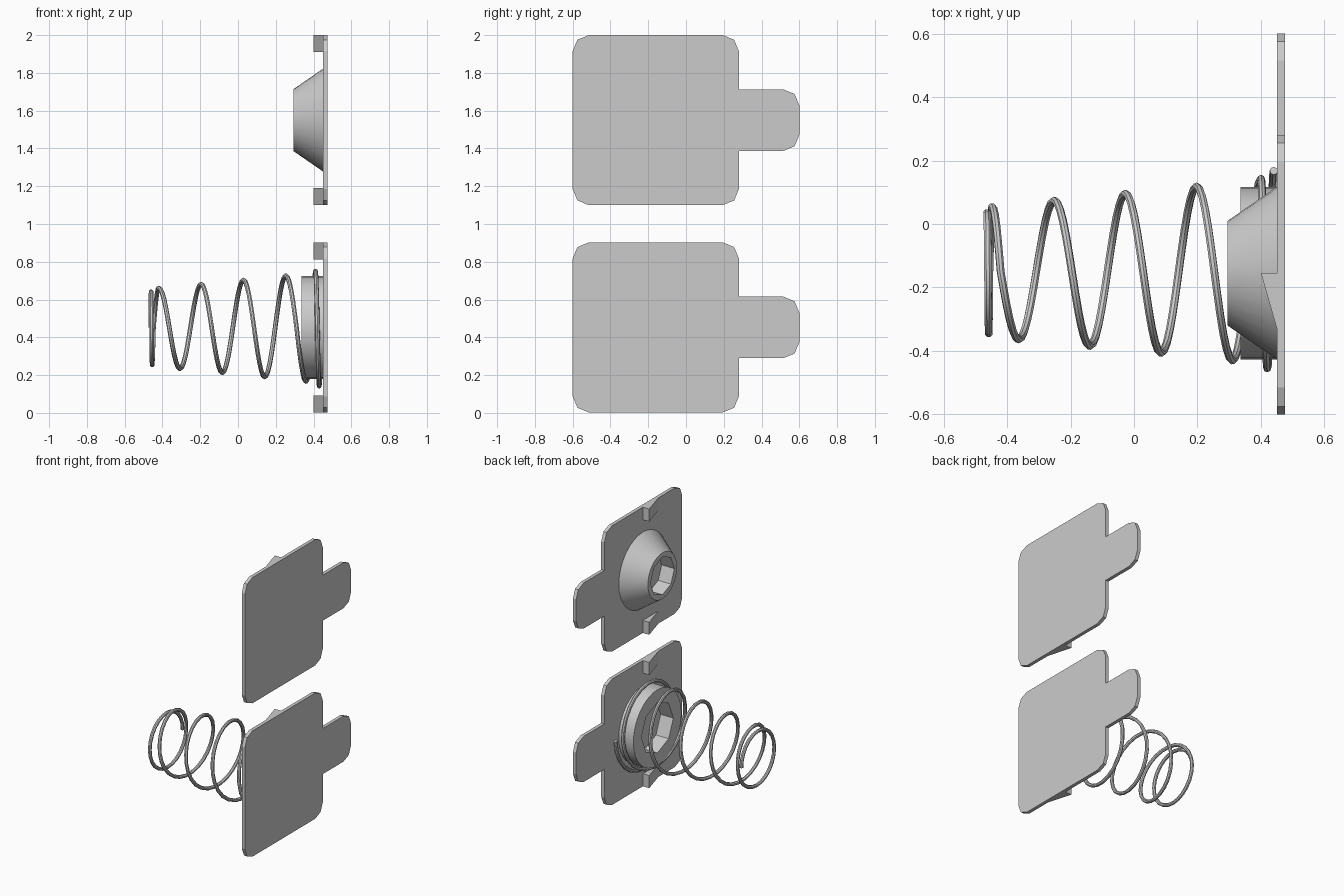
import bpy
import bmesh
from math import cos, sin, pi
from mathutils import Vector

cube = bpy.data.objects.get("Cube")
if cube:
    bpy.data.objects.remove(cube, do_unlink=True)

# One plain metal colour for everything
GREY = (0.6, 0.6, 0.6, 1)
metal = bpy.data.materials.new("grey_metal")
metal.use_nodes = True
metal.diffuse_color = GREY
metal.node_tree.nodes["Principled BSDF"].inputs["Base Color"].default_value = GREY

PLATE_X = 0.45      # inner face of both plates
THICK = 0.025
CY = -0.155         # axis of the bosses and spring
LOW, HIGH = 0.4525, 1.55


def finish(name, bm):
    bmesh.ops.recalc_face_normals(bm, faces=bm.faces[:])
    mesh = bpy.data.meshes.new(name)
    bm.to_mesh(mesh)
    bm.free()
    mesh.materials.append(metal)
    obj = bpy.data.objects.new(name, mesh)
    bpy.context.collection.objects.link(obj)
    return obj


def smooth(obj):
    bpy.ops.object.select_all(action="DESELECT")
    obj.select_set(True)
    bpy.context.view_layer.objects.active = obj
    bpy.ops.object.shade_smooth_by_angle(angle=pi / 6)


def prism(name, points, direction):
    bm = bmesh.new()
    face = bm.faces.new([bm.verts.new(p) for p in points])
    grown = bmesh.ops.extrude_face_region(bm, geom=[face], use_keep_orig=True)
    verts = [g for g in grown["geom"] if isinstance(g, bmesh.types.BMVert)]
    bmesh.ops.translate(bm, verts=verts, vec=Vector(direction))
    return finish(name, bm)


def corner(y, z, sy, sz, r=0.085):
    """Two-facet rounded corner, running from the z side to the y side."""
    return [(y - sy * r * (1 - sin(a)), z - sz * r * (1 - cos(a)))
            for a in (0, pi / 4, pi / 2)]


def contact_plate(name, cz):
    h, t, step = 0.45, 0.163, 0.28
    upper = corner(-0.6, h, -1, 1)[::-1] + corner(step, h, 1, 1)
    upper += [(step, t)] + corner(0.6, t, 1, 1)
    outline = upper + [(y, -z) for y, z in reversed(upper)]
    prism(name, [(PLATE_X, y, cz + z) for y, z in outline], (THICK, 0, 0))


def wedge_clips(name, cz):
    # Triangular catches at the top and bottom edges
    for label, z in (("top", cz + 0.36), ("bottom", cz - 0.45)):
        pts = [(PLATE_X, CY, z), (0.4, CY, z), (PLATE_X, -0.33, z)]
        prism(f"{name}_{label}_clip", pts, (0, 0, 0.09))


def boss(name, cz, tip_x, tip_r, hole_r, depth):
    bm = bmesh.new()

    def ring(x, r, n):
        vs = [bm.verts.new((x, CY + r * cos(2 * pi * i / n), cz + r * sin(2 * pi * i / n)))
              for i in range(n)]
        edges = [bm.edges.new((vs[i], vs[(i + 1) % n])) for i in range(n)]
        return vs, edges

    def wall(a, b):
        n = len(a)
        for i in range(n):
            j = (i + 1) % n
            bm.faces.new((a[i], a[j], b[j], b[i]))

    base, _ = ring(PLATE_X, 0.272, 32)
    tip, tip_edges = ring(tip_x, tip_r, 32)
    mouth, mouth_edges = ring(tip_x, hole_r, 8)
    floor, _ = ring(tip_x + depth, hole_r, 8)
    wall(base, tip)
    wall(mouth, floor)
    bm.faces.new(floor)
    bm.faces.new(base)
    bmesh.ops.triangle_fill(bm, edges=tip_edges + mouth_edges,
                            use_beauty=True, normal=(-1, 0, 0))
    smooth(finish(name, bm))


# Plates with clips, cone on the upper one and collar on the lower one
for side, cz in (("lower", LOW), ("upper", HIGH)):
    contact_plate(f"{side}_plate", cz)
    wedge_clips(side, cz)
boss("contact_cone", HIGH, 0.295, 0.165, 0.135, 0.1)
boss("spring_collar", LOW, 0.335, 0.272, 0.18, 0.1)

# Spring: (quarter turn, x) pairs set the pitch, tight at both ends
PITCH = [(0, 0.44), (4, 0.4), (5, 0.36), (6, 0.31), (7, 0.253),
         (19, -0.42), (20, -0.447), (21, -0.455), (24, -0.463)]
WIRE = 0.0125


def spring_x(q):
    for (q0, x0), (q1, x1) in zip(PITCH, PITCH[1:]):
        if q <= q1:
            return x0 + (x1 - x0) * (q - q0) / (q1 - q0)
    return PITCH[-1][1]


PER_QUARTER = 6
curve = bpy.data.curves.new("spring_path", "CURVE")
curve.dimensions = "3D"
curve.bevel_depth = WIRE
curve.bevel_resolution = 2
curve.use_fill_caps = True
line = curve.splines.new("POLY")
count = 24 * PER_QUARTER + 1
line.points.add(count - 1)
for i, point in enumerate(line.points):
    q = i / PER_QUARTER
    a = q * pi / 2
    r = 0.33 - 0.0065 * q + 0.00004 * q * q - WIRE
    point.co = (spring_x(q), -0.15 + r * cos(a), LOW - r * sin(a), 1)
line.use_smooth = True
path = bpy.data.objects.new("spring_path", curve)
bpy.context.collection.objects.link(path)

# Turn the path into a mesh wire
bpy.context.view_layer.update()
spring_mesh = bpy.data.meshes.new_from_object(
    path.evaluated_get(bpy.context.evaluated_depsgraph_get()))
bpy.data.objects.remove(path, do_unlink=True)
spring_mesh.materials.clear()
spring_mesh.materials.append(metal)
spring = bpy.data.objects.new("coil_spring", spring_mesh)
bpy.context.collection.objects.link(spring)
smooth(spring)
